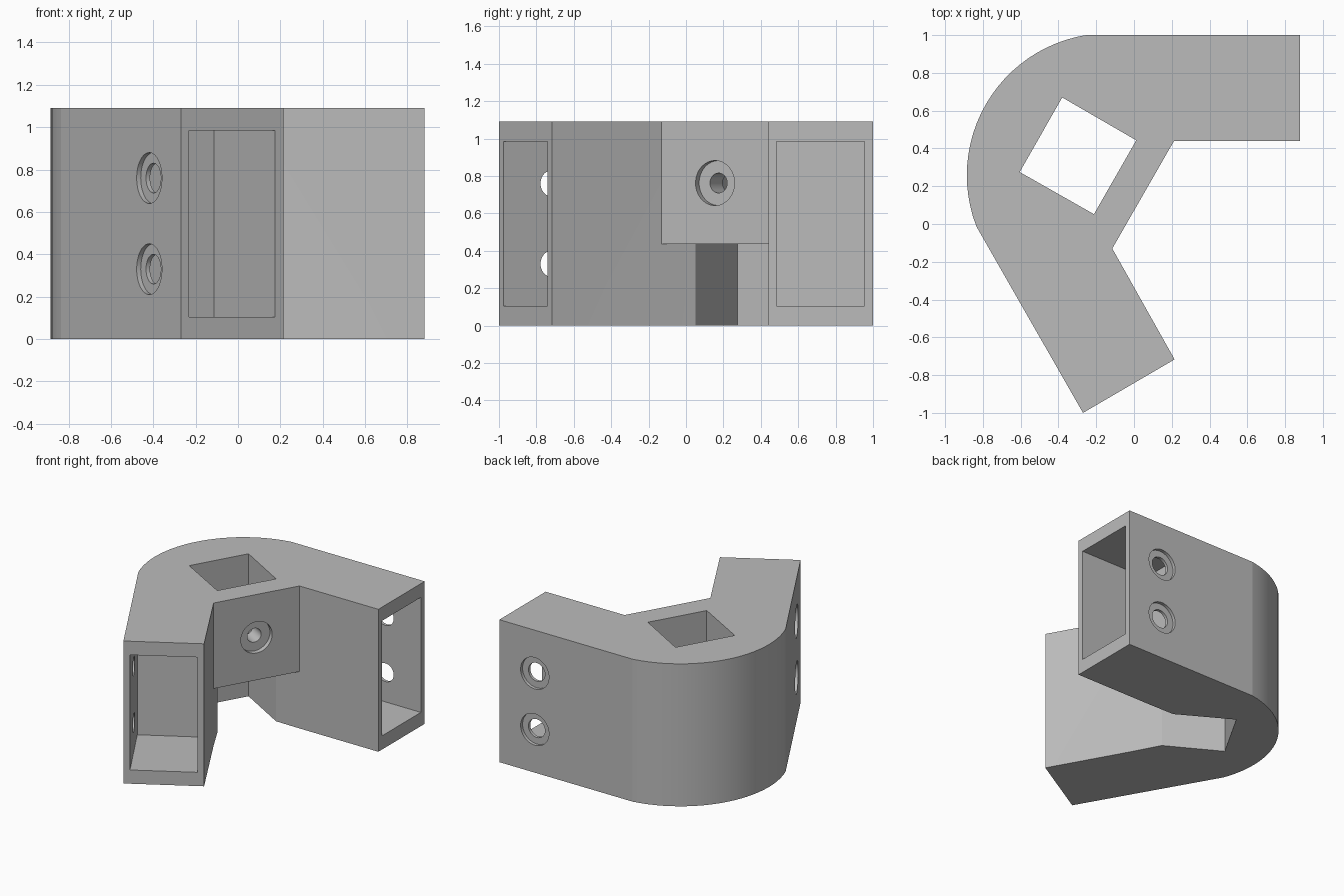
import bpy
import bmesh
from math import cos, sin, radians
from mathutils import Vector, Matrix

if "Cube" in bpy.data.objects:
    bpy.data.objects.remove(bpy.data.objects["Cube"], do_unlink=True)

HEIGHT = 1.09
MID = HEIGHT / 2

grey = bpy.data.materials.new("plain grey")
grey.use_nodes = True
grey.diffuse_color = (0.5, 0.5, 0.5, 1)
grey.node_tree.nodes["Principled BSDF"].inputs["Base Color"].default_value = grey.diffuse_color


def add_object(name, bm):
    bmesh.ops.recalc_face_normals(bm, faces=bm.faces)
    mesh = bpy.data.meshes.new(name)
    bm.to_mesh(mesh)
    bm.free()
    mesh.materials.append(grey)
    obj = bpy.data.objects.new(name, mesh)
    bpy.context.collection.objects.link(obj)
    return obj


def prism(name, points, z0, z1):
    """Upright prism over a plan outline."""
    bm = bmesh.new()
    face = bm.faces.new([bm.verts.new((p[0], p[1], z0)) for p in points])
    new = bmesh.ops.extrude_face_region(bm, geom=[face])["geom"]
    verts = [v for v in new if isinstance(v, bmesh.types.BMVert)]
    bmesh.ops.translate(bm, verts=verts, vec=(0, 0, z1 - z0))
    return add_object(name, bm)


def drill(name, point, axis, radius, depth, lead=0.08):
    """Cylinder entering the surface at point and running along axis."""
    bm = bmesh.new()
    middle = point + axis * (depth - lead) / 2
    turn = axis.to_track_quat("Z", "Y").to_matrix().to_4x4()
    bmesh.ops.create_cone(bm, cap_ends=True, segments=48, radius1=radius, radius2=radius,
                          depth=depth + lead, matrix=Matrix.Translation(middle) @ turn)
    return add_object(name, bm)


def cut(target, cutter):
    mod = target.modifiers.new(cutter.name, "BOOLEAN")
    mod.operation = "DIFFERENCE"
    mod.solver = "EXACT"
    mod.object = cutter
    bpy.context.view_layer.objects.active = target
    bpy.ops.object.modifier_apply(modifier=mod.name)
    bpy.data.objects.remove(cutter, do_unlink=True)


# Body: two arms joined by a rounded back and a slanted web
arc_centre, arc_radius, steps = Vector((-0.133, 0.258)), 0.752, 24
arc = []
for i in range(steps + 1):
    a = radians(98.9 + 102.2 * i / steps)
    arc.append(arc_centre + arc_radius * Vector((cos(a), sin(a))))
web_a, web_b = Vector((-0.115, -0.13)), Vector((0.212, 0.44))
outline = [(0.88, 1), *arc, (-0.27, -1), (0.215, -0.717), web_a, web_b, (0.88, 0.44)]
body = prism("corner_bracket", outline, 0, HEIGHT)

# Square post hole running from top to bottom
hole = [Vector(p) for p in ((-0.38, 0.67), (-0.605, 0.275), (-0.212, 0.052), (0.012, 0.443))]
cut(body, prism("post_hole", hole, -0.1, HEIGHT + 0.1))

# Open notch under the web, leading into the post hole
out = Vector((0.866, -0.5))
hole_middle = sum(hole, Vector((0, 0))) / 4
notch = [web_a, web_a + out * 0.05, web_b + out * 0.05, web_b, hole[3], hole_middle, hole[2]]
cut(body, prism("web_notch", notch, -0.1, 0.435))

# Each arm: end pocket and two counterbored screw holes in the outer wall
arms = [(Vector((0.88, 1)), Vector((-1, 0)), Vector((0, -1))),
        (Vector((-0.27, -1)), Vector((-0.5, 0.866)), Vector((0.866, 0.5)))]
for corner, along, across in arms:
    near, far = corner + across * 0.046, corner + across * 0.515
    pocket = [near - along * 0.1, far - along * 0.1, far + along * 0.58, near + along * 0.58]
    cut(body, prism("arm_pocket", pocket, 0.105, HEIGHT - 0.105))
    axis = across.to_3d().normalized()
    for side in (-1, 1):
        point = (corner + along * 0.3).to_3d() + Vector((0, 0, MID + side * 0.215))
        cut(body, drill("screw_hole", point, axis, 0.07, 0.12))
        cut(body, drill("screw_counterbore", point, axis, 0.12, 0.024))

# Counterbored clamp screw hole through the web
point = ((web_a + web_b) / 2).to_3d() + Vector((0, 0, 0.762))
axis = -out.to_3d().normalized()
cut(body, drill("clamp_hole", point, axis, 0.053, 0.3))
cut(body, drill("clamp_counterbore", point, axis, 0.12, 0.038))

# Smooth the curved walls, keep the corners sharp
for obj in bpy.context.selected_objects:
    obj.select_set(False)
body.select_set(True)
bpy.context.view_layer.objects.active = body
bpy.ops.object.shade_smooth_by_angle(angle=radians(8.5))
